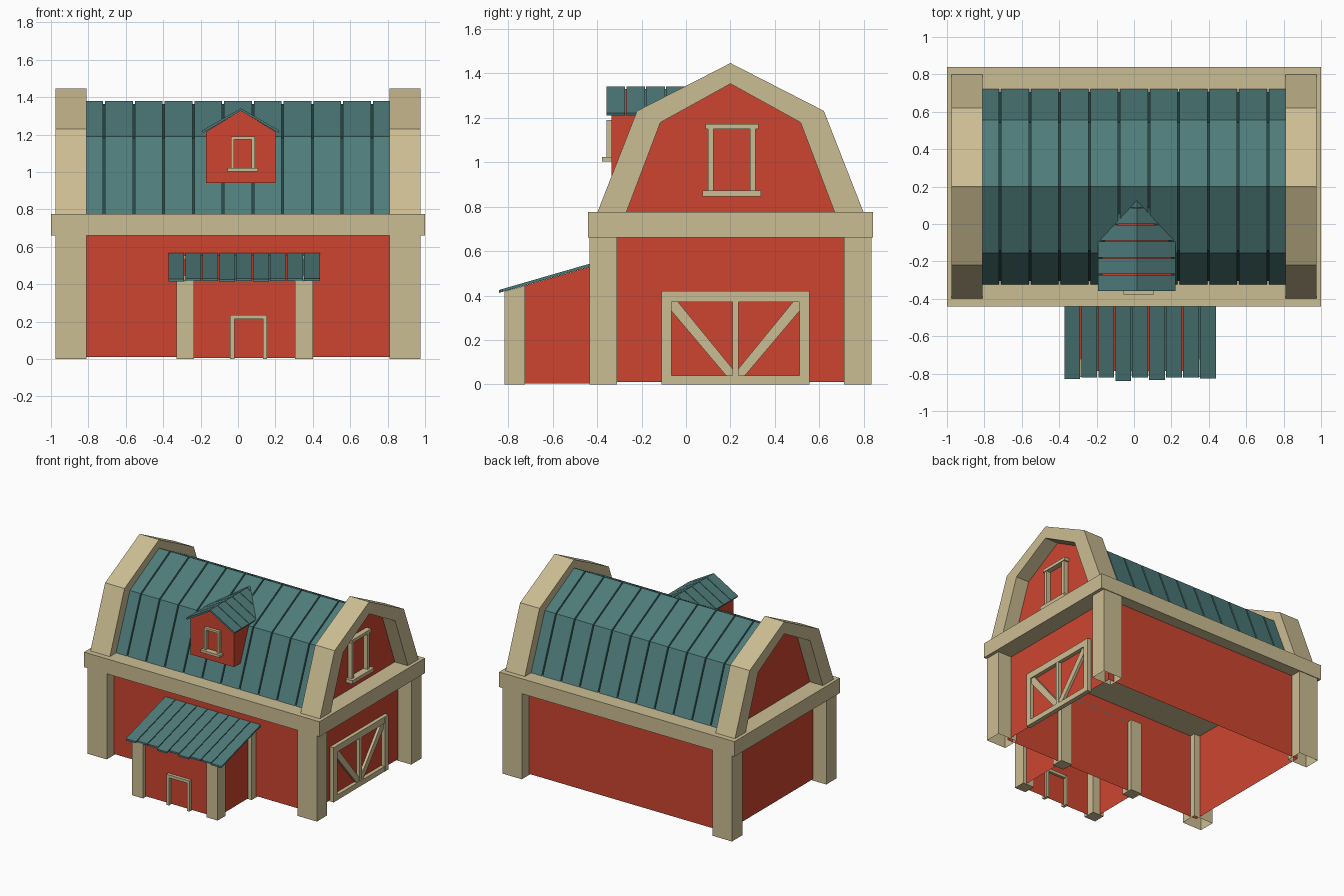
import bpy, bmesh

if "Cube" in bpy.data.objects:
    bpy.data.objects.remove(bpy.data.objects["Cube"])

def material(name, rgb):
    m = bpy.data.materials.new(name)
    m.diffuse_color = (*rgb, 1)
    m.use_nodes = True
    m.node_tree.nodes["Principled BSDF"].inputs["Base Color"].default_value = m.diffuse_color
    return m

RED = material("red_paint", (0.61, 0.06, 0.03))
TAN = material("tan_trim", (0.60, 0.51, 0.29))
TEAL = material("teal_metal", (0.075, 0.20, 0.195))
DARK = material("dark_teal", (0.02, 0.06, 0.06))

def build(name, mat, parts, open_bottom=False):
    """Each part: (axis, profile, start, end), a flat profile extruded along x or y."""
    bm = bmesh.new()
    for axis, pts, a, b in parts:
        rings = []
        for t in (a, b):
            rings.append([bm.verts.new((t, u, z) if axis == "x" else (u, t, z)) for u, z in pts])
        lo, hi = rings
        bm.faces.new(lo)
        bm.faces.new(hi[::-1])
        n = len(pts)
        for i in range(n):
            j = (i + 1) % n
            bm.faces.new((lo[j], lo[i], hi[i], hi[j]))
    bmesh.ops.recalc_face_normals(bm, faces=bm.faces[:])
    if open_bottom:
        bm.normal_update()
        low = [f for f in bm.faces if f.normal.z < -0.99]
        bmesh.ops.delete(bm, geom=low, context="FACES")
    me = bpy.data.meshes.new(name)
    bm.to_mesh(me)
    bm.free()
    me.materials.append(mat)
    ob = bpy.data.objects.new(name, me)
    bpy.context.collection.objects.link(ob)
    return ob

def box(x0, x1, y0, y1, z0, z1):
    return ("x", [(y0, z0), (y1, z0), (y1, z1), (y0, z1)], x0, x1)

CY = 0.2  # barn ridge line

def gambrel(half):
    """Mirror a half profile (edge to ridge) about the ridge line."""
    return half + [(2 * CY - y, z) for y, z in half[-2::-1]]

# Barn walls, corner posts and the band around the top
build("barn_walls", RED, [box(-0.86, 0.86, -0.35, 0.75, 0.01, 0.70)], True)
build("corner_posts", TAN, [box(x, x + 0.165, y, y + 0.125, 0, 0.67)
                            for x in (-0.975, 0.81) for y in (-0.435, 0.71)], True)
build("wall_band", TAN, [box(-1, 1, -0.44, 0.84, 0.66, 0.775)])

# Gable ends: arches and recessed red walls
arch_out = gambrel([(-0.40, 0.77), (-0.22, 1.23), (CY, 1.445)])
arch_in = gambrel([(-0.27, 0.77), (-0.115, 1.178), (CY, 1.352)])
build("gable_arches", TAN, [("x", [arch_out[i], arch_out[i + 1], arch_in[i + 1], arch_in[i]], x, x + 0.165)
                            for x in (-0.975, 0.81) for i in range(4)])
arches = bpy.data.objects["gable_arches"].data
bm = bmesh.new()
bm.from_mesh(arches)
# Weld the arch segments and drop the inner joint faces
bmesh.ops.remove_doubles(bm, verts=bm.verts[:], dist=0.0005)
seen = {}
for f in bm.faces:
    key = tuple(sorted(round(c, 3) for v in f.verts for c in v.co)) + tuple(round(c, 3) for c in f.calc_center_median())
    seen.setdefault(key, []).append(f)
bmesh.ops.delete(bm, geom=[f for g in seen.values() if len(g) > 1 for f in g], context="FACES_ONLY")
bm.to_mesh(arches)
bm.free()

roof_out = gambrel([(-0.325, 0.77), (-0.155, 1.19), (CY, 1.38)])
roof_in = gambrel([(-0.308, 0.77), (-0.142, 1.18), (CY, 1.363)])
build("gable_walls", RED, [("x", roof_in, x, x + 0.01) for x in (-0.865, 0.855)])

# Main roof: dark underlay and eleven metal panels
build("roof_underlay", DARK, [("x", roof_in, -0.855, 0.855)])
pitch = 0.159
build("roof_panels", TEAL, [("x", roof_out + roof_in[::-1],
                             (i - 5.5) * pitch + 0.005, (i - 5.5) * pitch + pitch - 0.005)
                            for i in range(11)])

# Window on the right gable
build("gable_window", TAN, [
    box(0.86, 0.90, 0.098, 0.123, 0.87, 1.15),
    box(0.86, 0.90, 0.287, 0.312, 0.87, 1.15),
    box(0.86, 0.905, 0.088, 0.325, 1.148, 1.172),
    box(0.86, 0.92, 0.074, 0.338, 0.845, 0.872)])

# Barn door on the right side, with diagonal braces
DC = 0.2225
brace = [(-0.065, 0.37), (-0.065, 0.33), (0.18, 0.04), (0.21, 0.04), (0.21, 0.07), (-0.035, 0.37)]
build("barn_door_frame", TAN, [
    box(0.855, 0.89, -0.11, -0.065, 0, 0.42),
    box(0.855, 0.89, 0.51, 0.555, 0, 0.42),
    box(0.855, 0.889, -0.065, 0.51, 0.37, 0.42),
    box(0.855, 0.889, -0.065, 0.51, 0, 0.04),
    box(0.855, 0.887, 0.21, 0.235, 0.04, 0.37),
    ("x", brace, 0.855, 0.88),
    ("x", [(2 * DC - y, z) for y, z in brace], 0.855, 0.88)])

# Porch shed: walls, posts and plank roof on the front
def shed_z(y):
    return 0.425 + 0.29 * (y + 0.84)

def shed_block(x0, x1, y0, y1, z0):
    return ("x", [(y0, z0), (y1, z0), (y1, shed_z(y1) - 0.014), (y0, shed_z(y0) - 0.014)], x0, x1)

build("shed_walls", RED, [shed_block(-0.30, 0.37, -0.785, -0.345, 0.005)], True)
build("shed_posts", TAN, [shed_block(x, x + 0.095, y, y + 0.092, 0)
                          for x in (-0.33, 0.305) for y in (-0.817, -0.405)])
jitter = [0.01, 0, 0, 0.02, 0, 0.015, 0, 0, 0.006]
planks = []
for i, j in enumerate(jitter):
    x, y0, y1 = -0.375 + i * 0.0906, -0.82 - j, -0.35
    planks.append(("x", [(y0, shed_z(y0) - 0.013), (y1, shed_z(y1) - 0.013), (y1, shed_z(y1)), (y0, shed_z(y0))],
                   x + 0.003, x + 0.0876))
build("shed_roof_planks", TEAL, planks)
build("shed_door_frame", TAN, [
    box(-0.042, -0.02, -0.81, -0.765, 0, 0.235),
    box(0.133, 0.155, -0.81, -0.765, 0, 0.235),
    box(-0.02, 0.133, -0.809, -0.766, 0.213, 0.235)])

# Dormer: body, plank roof and window
DX = 0.015
build("dormer_walls", RED, [("y", [(DX - 0.185, 0.94), (DX + 0.185, 0.94), (DX + 0.185, 1.216),
                                   (DX, 1.328), (DX - 0.185, 1.216)], -0.335, 0.17)])
slats = []
for i in range(6):
    y = -0.36 + i * 0.0895
    for s in (-1, 1):
        slats.append(("y", [(DX, 1.34), (DX + s * 0.207, 1.221), (DX + s * 0.202, 1.209), (DX, 1.327)],
                      y + 0.002, y + 0.0865))
build("dormer_roof_planks", TEAL, slats)
build("dormer_window", TAN, [
    box(-0.038, -0.021, -0.358, -0.33, 1.02, 1.19),
    box(0.073, 0.09, -0.358, -0.33, 1.02, 1.19),
    box(-0.021, 0.073, -0.357, -0.33, 1.174, 1.19),
    box(-0.055, 0.107, -0.377, -0.33, 1.003, 1.022)])
